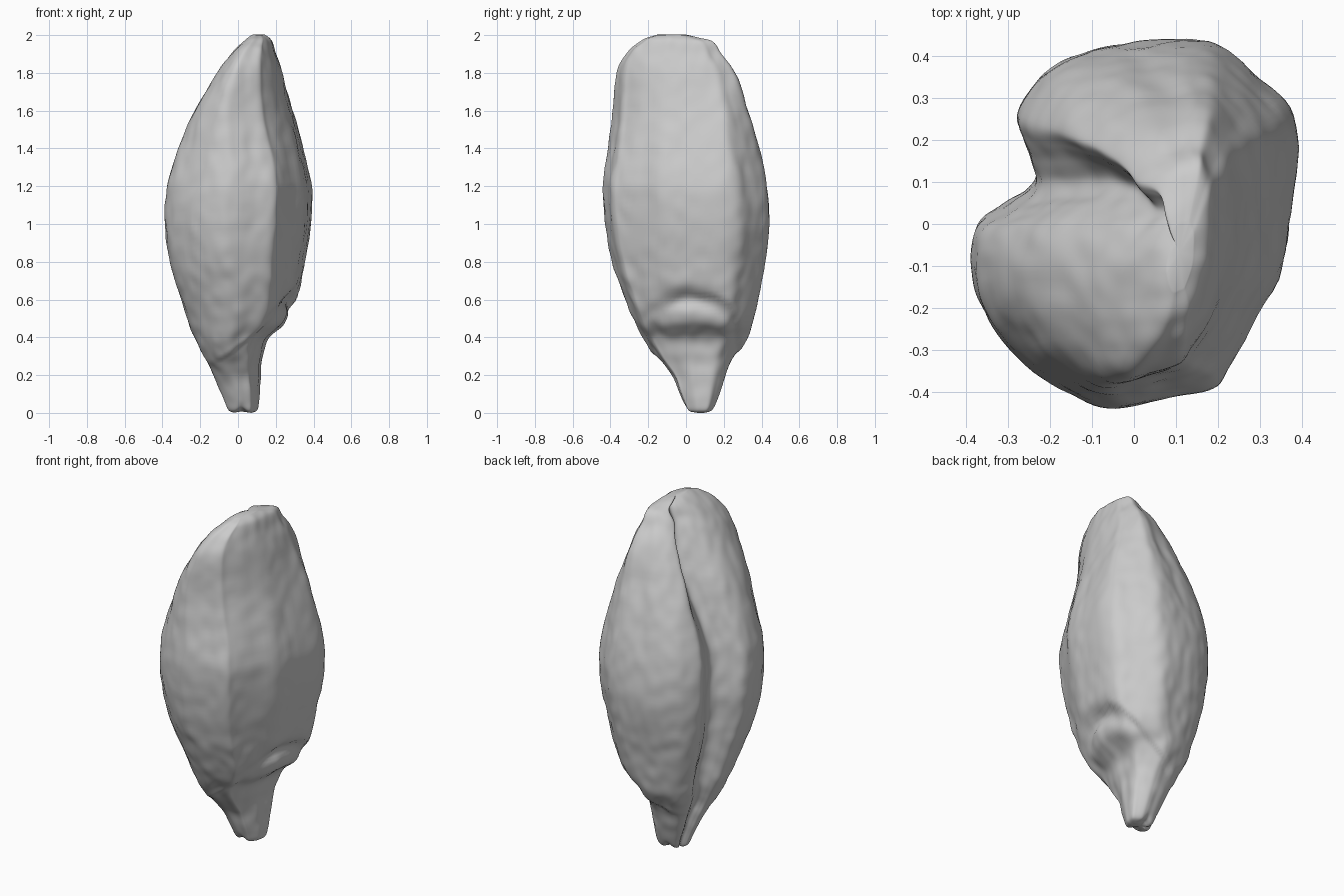
import bpy
import bmesh
import math
from mathutils import Vector, noise

old = bpy.data.objects.get("Cube")
if old:
    bpy.data.objects.remove(old, do_unlink=True)

# Cross-section at the widest height: angular back, two lobes and a crease
SECTION = [(.385, .24), (.3, .345), (.19, .43), (.1, .445), (0, .43),
           (-.12, .41), (-.22, .36), (-.28, .27), (-.27, .21), (-.25, .16),
           (-.235, .11), (-.26, .07), (-.32, .035), (-.375, -.01),
           (-.39, -.08), (-.37, -.2), (-.29, -.31), (-.17, -.405),
           (-.05, -.445), (.08, -.42), (.185, -.395), (.23, -.33),
           (.34, -.13), (.37, .03)]

# Height, then the x range and the y range of the kernel there
PROFILE = [(.0, -.02, .07, .03, .11), (.015, -.05, .1, .005, .14),
           (.07, -.075, .11, -.02, .165), (.2, -.13, .12, -.08, .21),
           (.3, -.18, .14, -.17, .265), (.4, -.23, .17, -.23, .325),
           (.5, -.27, .27, -.28, .36), (.65, -.32, .32, -.34, .39),
           (.8, -.36, .345, -.39, .42), (1, -.385, .375, -.43, .445),
           (1.2, -.375, .38, -.44, .43), (1.4, -.32, .34, -.41, .385),
           (1.6, -.24, .285, -.385, .325), (1.8, -.12, .235, -.365, .25),
           (1.9, -.045, .2, -.32, .18), (1.97, .03, .18, -.24, .13),
           (2, .08, .14, -.16, .0)]


def spline(points, steps, closed):
    """Catmull-Rom curve through tuples of any size."""
    n = len(points)
    pick = (lambda i: points[i % n]) if closed else \
        (lambda i: points[max(0, min(n - 1, i))])
    out = []
    for i in range(n if closed else n - 1):
        four = [pick(i + k) for k in (-1, 0, 1, 2)]
        for s in range(steps):
            t = s / steps
            out.append([b + t / 2 * (c - a + t * (2 * a - 5 * b + 4 * c - d
                        + t * (3 * (b - c) + d - a)))
                        for a, b, c, d in zip(*four)])
    if not closed:
        out.append(list(points[-1]))
    return out


def ramp(a, b, x):
    t = max(0, min(1, (x - a) / (b - a)))
    return t * t * (3 - 2 * t)


def bump(x, width):
    return math.exp(-(x / width) ** 2)


def place(px, py, row):
    """Fit the section to one height and carve the germ end."""
    z, x0, x1, y0, y1 = row
    u, v = (px + .005) / .385, py / .445
    # The crease opens into a wide valley towards the tip
    top = ramp(1.2, 1.85, z)
    valley = .4 * top * bump(v - .17, .28) * ramp(.1, -.4, u)
    # The back face turns and the crease drifts to the rear lobe
    u, v = u + valley + .3 * top * v * (1 - u * u), \
        v + .2 * top * bump(v - .2, .5)
    x = (x0 + x1) / 2 + u * (x1 - x0) / 2
    y = (y0 + y1) / 2 + v * (y1 - y0) / 2
    # Overhanging lip of the husk above the germ
    lip = .39 + .8 * x - .8 * y * y
    inset = ramp(0, .03, lip - z) * ramp(.15, .3, z) * ramp(-.25, -.1, x)
    x -= inset * .012 * max(u, 0)
    y -= inset * .06 * (y - .04)
    # Scoop under the curved arch, then the germ ridge
    face = ramp(.1, .8, u)
    arch = .605 - 2 * (y - .01) ** 2
    x -= face * bump(y - .01, .2) * (.04 * bump(z - arch, .045)
                                     - .01 * bump(z - .46, .04))
    # Cleft at the foot
    z += .02 * bump(x - .02, .025) * (1 - ramp(0, .07, z))
    return Vector((x, y, z))


# Kernel body lofted from foot to tip
bm = bmesh.new()
outline = spline(SECTION, 7, True)
rings = [[bm.verts.new(place(px, py, row)) for px, py in outline]
         for row in spline(PROFILE, 8, False)]
count = len(outline)
for low, high in zip(rings, rings[1:]):
    for i in range(count):
        j = (i + 1) % count
        bm.faces.new((low[i], low[j], high[j], high[i]))
for ring in (rings[0], rings[-1]):
    centre = bm.verts.new(sum((v.co for v in ring), Vector()) / count)
    for i in range(count):
        bm.faces.new((ring[i], ring[(i + 1) % count], centre))
bmesh.ops.recalc_face_normals(bm, faces=bm.faces)

# Wrinkled skin: long lengthwise folds and fine pits
bm.normal_update()
shifts = []
for v in bm.verts:
    x, y, z = v.co
    folds = noise.noise(Vector((x * 7, y * 7, z * 2.5)))
    pits = noise.noise(Vector((x * 17, y * 17, z * 12)))
    shifts.append(v.normal * (.008 * folds + .005 * pits) * ramp(0, .2, z))
for v, shift in zip(bm.verts, shifts):
    v.co += shift
for f in bm.faces:
    f.smooth = True

mesh = bpy.data.meshes.new("kernel")
bm.to_mesh(mesh)
bm.free()
kernel = bpy.data.objects.new("kernel", mesh)
bpy.context.collection.objects.link(kernel)

skin = bpy.data.materials.new("pale grey")
skin.use_nodes = True
grey = (.6, .6, .6, 1)
skin.diffuse_color = grey
skin.node_tree.nodes["Principled BSDF"].inputs["Base Color"].default_value = grey
mesh.materials.append(skin)
